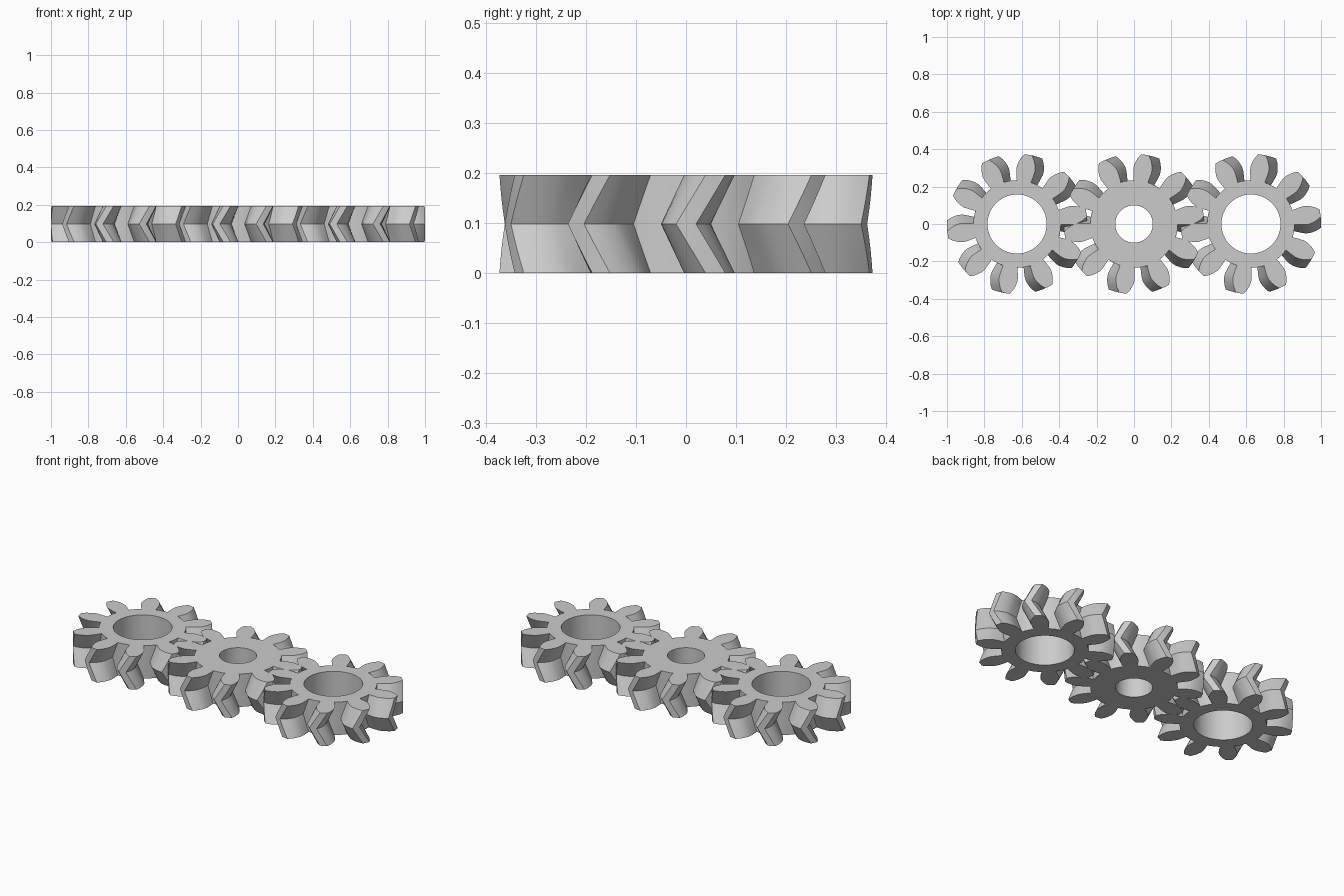
import bpy, bmesh, math

if "Cube" in bpy.data.objects:
    bpy.data.objects.remove(bpy.data.objects["Cube"])

TEETH = 10
HEIGHT = 0.195
TWIST = math.radians(9)      # tooth rotation from the middle plane to each end
SPACING = 0.625
LAYERS = 8

steel = bpy.data.materials.new("grey_steel")
steel.use_nodes = True
steel.diffuse_color = (0.6, 0.6, 0.6, 1)
steel.node_tree.nodes["Principled BSDF"].inputs["Base Color"].default_value = (0.6, 0.6, 0.6, 1)

# One flank of a tooth, root to tip: (radius, half width)
FLANK = [(0.234, 0.038), (0.25, 0.042), (0.27, 0.046), (0.295, 0.05), (0.315, 0.049),
         (0.335, 0.043), (0.355, 0.034), (0.375, 0.02)]


def gear_outline():
    """Polar points (radius, angle) around the whole gear."""
    half = [(r, math.asin(w / r)) for r, w in FLANK]
    root_r, root_a = half[0]
    pitch = math.tau / TEETH
    gap = pitch - 2 * root_a
    tooth = [(r, -a) for r, a in half] + [(0.375, 0)] + [(r, a) for r, a in reversed(half)]
    tooth += [(root_r, root_a + gap * k / 3) for k in (1, 2)]
    return [(r, a + i * pitch) for i in range(TEETH) for r, a in tooth]


def ring(bm, points, z, turn=0.0):
    return [bm.verts.new((r * math.cos(a + turn), r * math.sin(a + turn), z)) for r, a in points]


def skin(bm, low, high):
    n = len(low)
    for i in range(n):
        j = (i + 1) % n
        bm.faces.new((low[i], low[j], high[j], high[i]))


def loop_edges(bm, loop):
    return [bm.edges.get((loop[i - 1], loop[i])) for i in range(len(loop))]


def herringbone_gear(name, x, bore_radius):
    bm = bmesh.new()
    # Toothed rim, twisting one way and back again
    outline = gear_outline()
    rims = []
    for k in range(LAYERS + 1):
        t = k / LAYERS
        rims.append(ring(bm, outline, HEIGHT * t, TWIST * abs(2 * t - 1)))
    for low, high in zip(rims, rims[1:]):
        skin(bm, low, high)
    # Shaft bore
    circle = [(bore_radius, math.tau * i / 64) for i in range(64)]
    bores = [ring(bm, circle, z) for z in (0, HEIGHT)]
    skin(bm, bores[1], bores[0])
    # Flat end faces
    for rim, bore, side in ((rims[0], bores[0], -1), (rims[-1], bores[1], 1)):
        bmesh.ops.triangle_fill(bm, use_beauty=True, normal=(0, 0, side),
                                edges=loop_edges(bm, rim) + loop_edges(bm, bore))
    bmesh.ops.recalc_face_normals(bm, faces=bm.faces)
    mesh = bpy.data.meshes.new(name)
    bm.to_mesh(mesh)
    bm.free()
    mesh.materials.append(steel)
    obj = bpy.data.objects.new(name, mesh)
    obj.location.x = x
    bpy.context.collection.objects.link(obj)
    bpy.ops.object.select_all(action='DESELECT')
    obj.select_set(True)
    bpy.context.view_layer.objects.active = obj
    bpy.ops.object.shade_smooth_by_angle(angle=math.radians(25))


herringbone_gear("right_gear", -SPACING, 0.158)
herringbone_gear("middle_gear", 0, 0.1)
herringbone_gear("left_gear", SPACING, 0.158)
